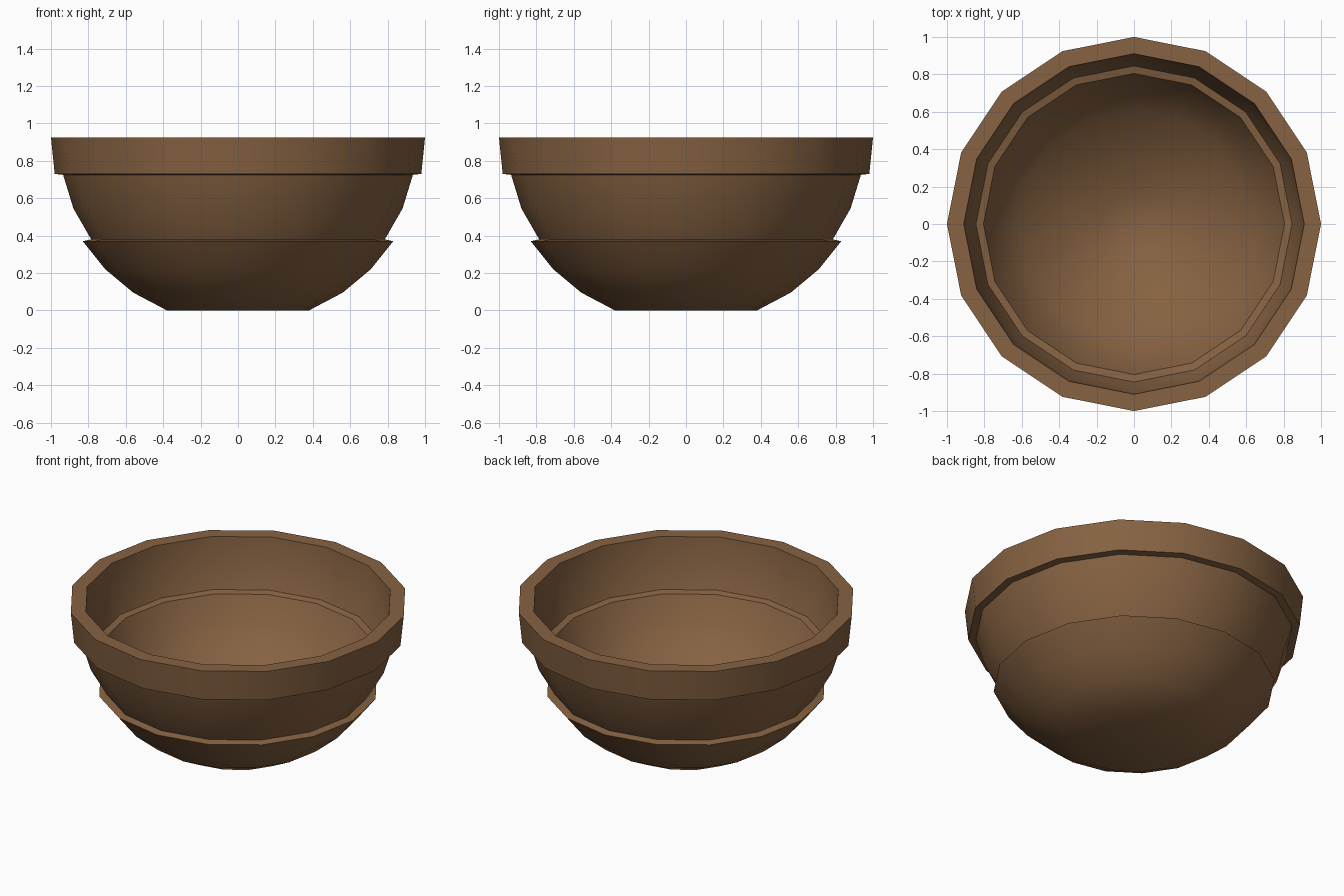
import bpy, bmesh, math

if "Cube" in bpy.data.objects:
    bpy.data.objects.remove(bpy.data.objects["Cube"])

SIDES = 16

wood = bpy.data.materials.new("brown wood")
wood.diffuse_color = (0.238, 0.122, 0.054, 1)
wood.use_nodes = True
wood.node_tree.nodes["Principled BSDF"].inputs["Base Color"].default_value = wood.diffuse_color

# Cross-section (radius, height): outside from base to rim, then inside to floor
profile = [
    (0.38, 0.0), (0.56, 0.095), (0.71, 0.22), (0.83, 0.37),  # lower bowl
    (0.785, 0.38), (0.88, 0.545), (0.935, 0.725),            # upper bowl
    (0.98, 0.73), (1.0, 0.925), (0.91, 0.925),               # rim band
    (0.895, 0.76), (0.845, 0.61), (0.805, 0.60),             # inner wall and ledge
    (0.73, 0.44), (0.615, 0.315), (0.18, 0.02),              # inner floor
]

# Turn the cross-section around z
bm = bmesh.new()
rings = []
for r, z in profile:
    rings.append([bm.verts.new((r * math.cos(2 * math.pi * i / SIDES),
                                r * math.sin(2 * math.pi * i / SIDES), z))
                  for i in range(SIDES)])
for a, b in zip(rings, rings[1:]):
    for i in range(SIDES):
        j = (i + 1) % SIDES
        bm.faces.new((a[i], a[j], b[j], b[i]))

# Close the underside and the inner floor
bm.faces.new(rings[0][::-1])
bm.faces.new(rings[-1])
bmesh.ops.recalc_face_normals(bm, faces=bm.faces)

mesh = bpy.data.meshes.new("bowl")
bm.to_mesh(mesh)
bm.free()
mesh.materials.append(wood)
bowl = bpy.data.objects.new("bowl", mesh)
bpy.context.collection.objects.link(bowl)
bpy.context.view_layer.objects.active = bowl
bowl.select_set(True)
bpy.ops.object.shade_smooth_by_angle(angle=math.radians(42))
